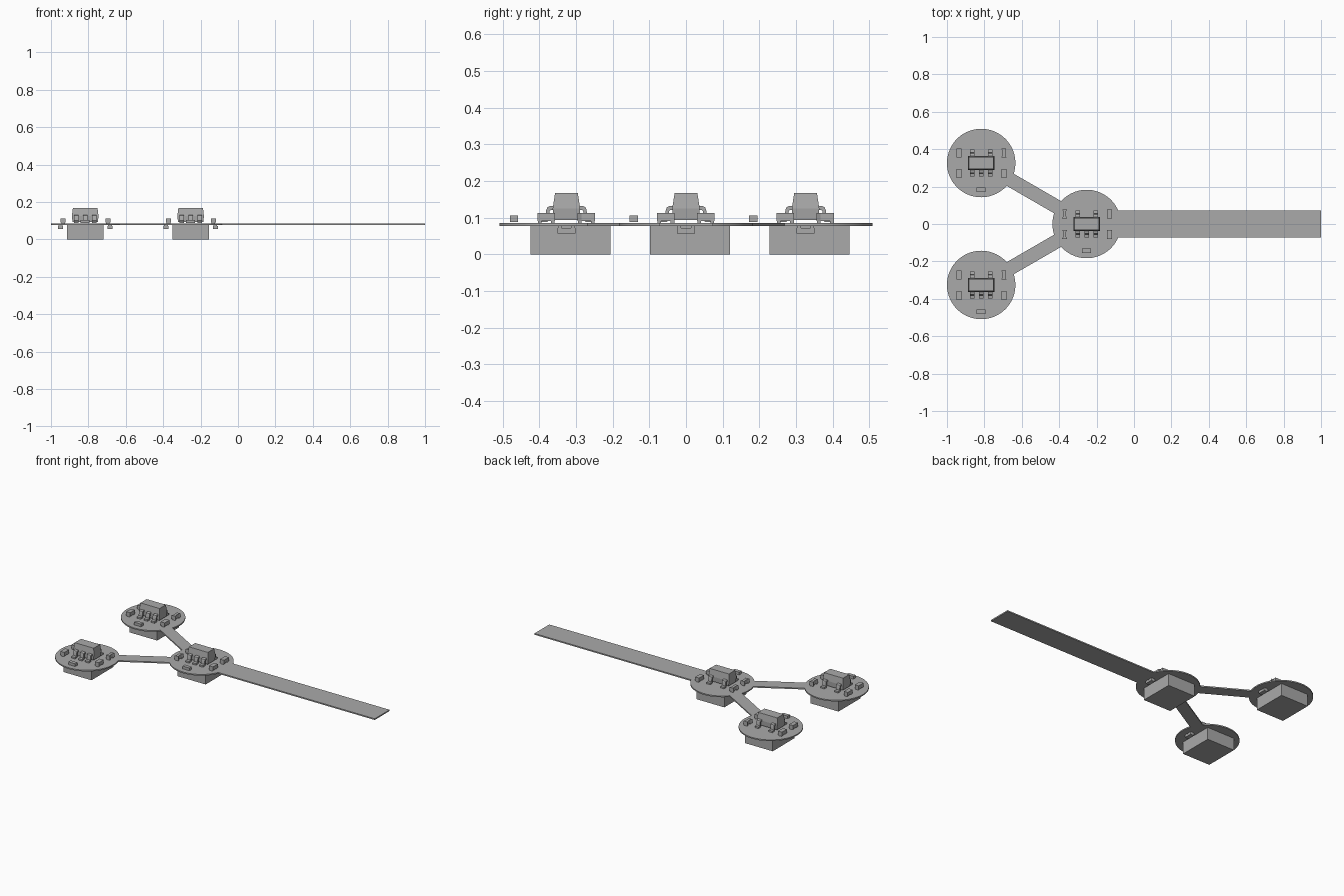
import bpy, bmesh, math
from mathutils import Matrix, Vector

if "Cube" in bpy.data.objects:
    bpy.data.objects.remove(bpy.data.objects["Cube"])

grey = bpy.data.materials.new("matte_grey")
grey.diffuse_color = (0.4, 0.4, 0.4, 1)
grey.use_nodes = True
grey.node_tree.nodes["Principled BSDF"].inputs["Base Color"].default_value = grey.diffuse_color

R, Z0, Z1 = 0.183, 0.077, 0.085          # disc radius, board bottom and top
HUB = (-0.253, 0.0)
OUTER = [(-0.817, 0.326), (-0.817, -0.326)]


def add(name, bm, smooth=False):
    bmesh.ops.recalc_face_normals(bm, faces=bm.faces[:])
    me = bpy.data.meshes.new(name)
    bm.to_mesh(me)
    bm.free()
    me.materials.append(grey)
    ob = bpy.data.objects.new(name, me)
    bpy.context.collection.objects.link(ob)
    if smooth:
        bpy.context.view_layer.objects.active = ob
        ob.select_set(True)
        bpy.ops.object.shade_smooth_by_angle(angle=math.radians(30))
        ob.select_set(False)
    return ob


def box(name, c, size, rot=0.0):
    bm = bmesh.new()
    m = Matrix.Translation(c) @ Matrix.Rotation(rot, 4, 'Z') @ Matrix.Diagonal((*size, 1))
    bmesh.ops.create_cube(bm, size=1, matrix=m)
    return add(name, bm)


def prism(name, pts, vec, smooth=False):
    """Extrude a closed outline along a vector."""
    bm = bmesh.new()
    f = bm.faces.new([bm.verts.new(p) for p in pts])
    r = bmesh.ops.extrude_face_region(bm, geom=[f])
    bmesh.ops.translate(bm, vec=vec, verts=[v for v in r['geom'] if isinstance(v, bmesh.types.BMVert)])
    return add(name, bm, smooth)


def disc(name, c):
    pts = [(c[0] + R * math.cos(a * math.tau / 96), c[1] + R * math.sin(a * math.tau / 96), Z0)
           for a in range(96)]
    return prism(name, pts, (0, 0, Z1 - Z0))


# Circuit board: three discs, two arms and a long tail fused together
zm, t = (Z0 + Z1) / 2, Z1 - Z0
board = disc("board", HUB)
pieces = [box("tail", ((1 + HUB[0]) / 2, 0, zm), (1 - HUB[0], 0.147, t))]
for c in OUTER:
    d = Vector(c) - Vector(HUB)
    mid = (Vector(c) + Vector(HUB)) / 2
    pieces += [disc("outer_disc", c),
               box("arm", (mid.x, mid.y, zm), (d.length, 0.075, t), math.atan2(d.y, d.x))]
bpy.context.view_layer.objects.active = board
for p in pieces:
    m = board.modifiers.new("join", 'BOOLEAN')
    m.operation, m.solver, m.object = 'UNION', 'EXACT', p
    bpy.ops.object.modifier_apply(modifier=m.name)
    bpy.data.objects.remove(p)
board.select_set(True)
bpy.ops.object.shade_smooth_by_angle(angle=math.radians(30))
board.select_set(False)


def chip(x, y):
    """Chip body with sides tapering upward and slightly downward."""
    bm = bmesh.new()
    rings = []
    for z, hx, hy in [(0.094, 0.068, 0.036), (0.125, 0.071, 0.0375), (0.167, 0.066, 0.031)]:
        rings.append([bm.verts.new((x + sx * hx, y + sy * hy, z))
                      for sx, sy in ((-1, -1), (1, -1), (1, 1), (-1, 1))])
    for a, b in zip(rings, rings[1:]):
        for i in range(4):
            j = (i + 1) % 4
            bm.faces.new((a[i], a[j], b[j], b[i]))
    bm.faces.new(rings[0])
    bm.faces.new(rings[-1])
    add("chip_body", bm)


def pin(x, y, side):
    """Bent leg: shoulder, rounded bend, foot."""
    outer = [(0.033, 0.131), (0.046, 0.131), (0.052, 0.128), (0.055, 0.121), (0.057, 0.1), (0.072, 0.098)]
    inner = [(0.072, 0.088), (0.052, 0.088), (0.048, 0.094), (0.046, 0.117), (0.043, 0.121), (0.033, 0.121)]
    pts = [(x - 0.0125, y + side * a, z) for a, z in outer + inner]
    prism("chip_pin", pts, (0.025, 0, 0), True)


def small_part(name, x, y, waisted):
    """Small component on thin solder pads; some have a narrow waist."""
    w, h = 0.0135, 0.024
    k = 0.6 if waisted else 1.0
    pts = [(-w, -h), (w, -h), (w * k, -h * 0.55), (w * k, h * 0.55), (w, h), (-w, h),
           (-w * k, h * 0.55), (-w * k, -h * 0.55)]
    prism(name, [(x + a, y + b, 0.09) for a, b in pts], (0, 0, 0.023))
    for s in (-1, 1):
        box("solder_pad", (x, y + s * 0.018, 0.0875), (0.02, 0.01, 0.006))


for x, y in [HUB] + OUTER:
    # Block under the disc
    box("lower_block", (x, y + 0.011, Z0 / 2), (0.194, 0.218, Z0))
    chip(x, y)
    for ox in (-0.048, 0, 0.048):
        pin(x + ox, y, -1)
    for ox in (-0.048, 0.048):
        pin(x + ox, y, 1)
    # Four side components, one at the front edge
    hub = (x, y) == HUB
    for ox in (-0.118, 0.121):
        for oy in (-0.055, 0.054):
            small_part("side_component", x + ox, y + oy, ox < 0 if hub else (ox > 0 and oy > 0))
    box("front_component", (x, y - 0.143, 0.0965), (0.048, 0.023, 0.017))
    # Components hanging under the board
    for ox in (-0.132, 0.132):
        box("under_component", (x + ox, y, 0.0645), (0.027, 0.05, 0.015))
        for s in (-1, 1):
            box("under_pad", (x + ox, y + s * 0.018, 0.0745), (0.02, 0.01, 0.006))
